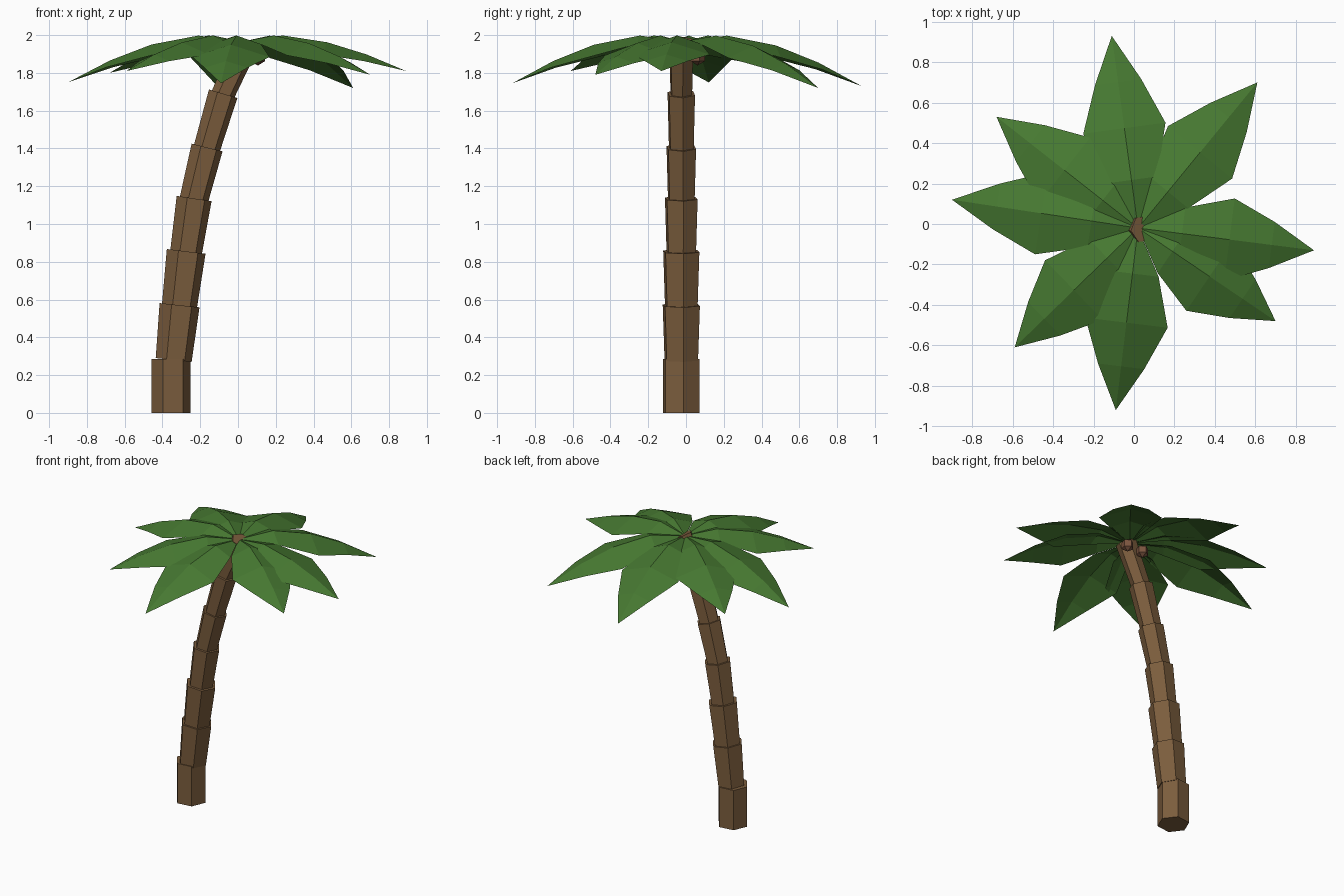
import bpy, bmesh, math
from mathutils import Vector, Matrix

default = bpy.data.objects.get("Cube")
if default:
    bpy.data.objects.remove(default, do_unlink=True)


def make_material(name, rgb):
    mat = bpy.data.materials.new(name)
    mat.use_nodes = True
    mat.diffuse_color = (*rgb, 1)
    mat.node_tree.nodes["Principled BSDF"].inputs["Base Color"].default_value = (*rgb, 1)
    return mat


bark = make_material("bark brown", (0.2, 0.11, 0.047))
green = make_material("leaf green", (0.062, 0.19, 0.031))
husk = make_material("husk brown", (0.2, 0.09, 0.05))


def finish(bm, name, mat):
    mesh = bpy.data.meshes.new(name)
    bm.to_mesh(mesh)
    bm.free()
    mesh.materials.append(mat)
    obj = bpy.data.objects.new(name, mesh)
    bpy.context.collection.objects.link(obj)
    return obj


# Trunk: hexagonal blocks stacked along a bending line, each flaring upward
line = [(-0.355, 0), (-0.34, 0.285), (-0.31, 0.565), (-0.275, 0.85),
        (-0.233, 1.13), (-0.165, 1.4), (-0.08, 1.685), (0.045, 1.96)]
radii = [0.105, 0.107, 0.104, 0.094, 0.085, 0.079, 0.069]
for i, radius in enumerate(radii):
    a, b = (Vector((x, -0.025, z)) for x, z in line[i:i + 2])
    if i == 0:
        b.x = a.x
    axis = b - a
    tilt = Vector((0, 0, 1)).rotation_difference(axis).to_matrix().to_4x4()
    bm = bmesh.new()
    bmesh.ops.create_cone(
        bm, cap_ends=True, segments=6, radius1=radius * (0.9 if i else 1), radius2=radius,
        depth=axis.length + (0.01 if i else 0),
        matrix=Matrix.Translation((a + b) / 2) @ tilt @ Matrix.Rotation(math.radians(97), 4, "Z"))
    finish(bm, f"trunk_segment_{i + 1}", bark)

# Leaves: folded blades that arch from the crown to drooping tips
crown = Vector((0.02, -0.02, 1.965))
tips = [(-0.11, 0.93, 1.73), (0.61, 0.70, 1.72), (0.89, -0.13, 1.81), (0.70, -0.48, 1.79),
        (-0.09, -0.92, 1.745), (-0.59, -0.61, 1.81), (-0.90, 0.12, 1.75), (-0.68, 0.53, 1.80)]
# along the blade, half width, share of the tip's drop, fold depth
stations = [(0.25, 0.13, 0.01, 0.045), (0.52, 0.205, 0.2, 0.065), (0.76, 0.115, 0.54, 0.035)]


def leaf(name, tip):
    tip = Vector(tip)
    out = Vector((tip.x - crown.x, tip.y - crown.y, 0))
    side = Vector((-out.y, out.x, 0)).normalized()
    bm = bmesh.new()
    root, end = bm.verts.new(crown), bm.verts.new(tip)
    rows = []
    for t, width, drop, fold in stations:
        ridge = crown + out * t
        ridge.z = 2.0 - (2.0 - tip.z) * drop
        edge = Vector((0, 0, -fold))
        rows.append([bm.verts.new(p) for p in
                     (ridge + side * width + edge, ridge, ridge - side * width + edge)])
    for k in range(2):
        bm.faces.new((root, rows[0][k + 1], rows[0][k]))
        for near, far in zip(rows, rows[1:]):
            bm.faces.new((near[k], near[k + 1], far[k + 1], far[k]))
        bm.faces.new((rows[-1][k], rows[-1][k + 1], end))
    for face in bm.faces:
        face.normal_update()
        if face.normal.z < 0:
            face.normal_flip()
    finish(bm, name, green)


for i, tip in enumerate(tips):
    leaf(f"leaf_{i + 1}", tip)

# Coconuts tucked under the crown
for i, place in enumerate([(0.105, 0.06, 1.885), (-0.02, 0.06, 1.885)]):
    bm = bmesh.new()
    bmesh.ops.create_uvsphere(bm, u_segments=5, v_segments=3, radius=0.046,
                              matrix=Matrix.Translation(place))
    finish(bm, f"coconut_{i + 1}", husk)
